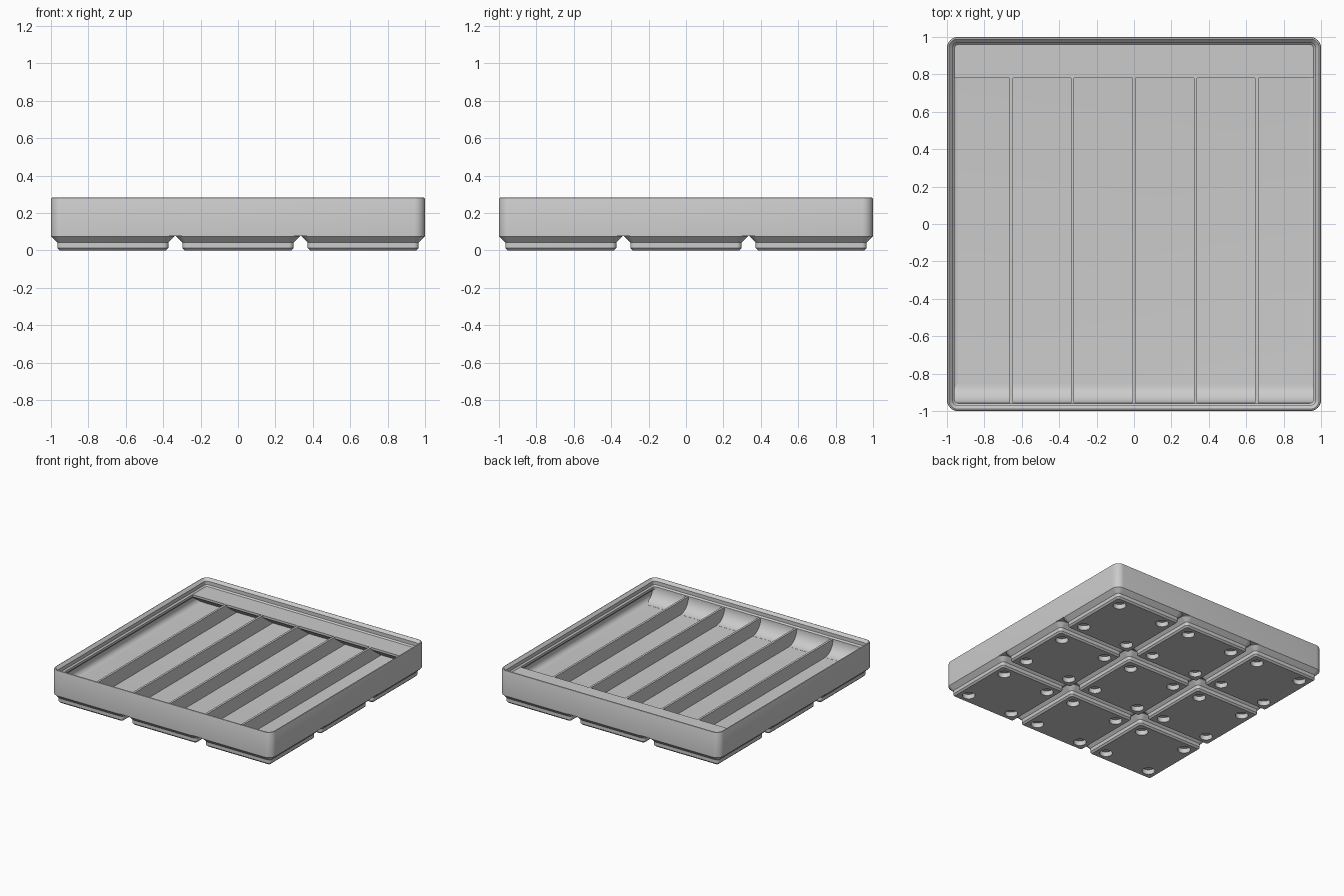
import bpy, bmesh
from math import sin, cos, pi, radians

MM = 1 / 62.75          # the tray is 125.5 mm wide, modelled as 2 units
HALF = 62.75
CORNER = 3.75
PITCH = 42

if "Cube" in bpy.data.objects:
    bpy.data.objects.remove(bpy.data.objects["Cube"], do_unlink=True)

grey = bpy.data.materials.new("light grey plastic")
grey.use_nodes = True
colour = (0.6, 0.6, 0.6, 1)
grey.diffuse_color = colour
grey.node_tree.nodes["Principled BSDF"].inputs["Base Color"].default_value = colour


def finish(name, bm):
    """Scale to units and turn the bmesh into an object."""
    bmesh.ops.recalc_face_normals(bm, faces=bm.faces)
    bmesh.ops.scale(bm, vec=(MM, MM, MM), verts=bm.verts)
    mesh = bpy.data.meshes.new(name)
    bm.to_mesh(mesh)
    bm.free()
    mesh.materials.append(grey)
    obj = bpy.data.objects.new(name, mesh)
    bpy.context.collection.objects.link(obj)
    return obj


def smooth(obj):
    bpy.ops.object.select_all(action='DESELECT')
    obj.select_set(True)
    bpy.context.view_layer.objects.active = obj
    bpy.ops.object.shade_smooth_by_angle(angle=radians(30))


def rounded_square(half, radius, z, steps=8):
    points = []
    for q, (sx, sy) in enumerate([(1, 1), (-1, 1), (-1, -1), (1, -1)]):
        for i in range(steps + 1):
            a = (q + i / steps) * pi / 2
            points.append((sx * (half - radius) + radius * cos(a),
                           sy * (half - radius) + radius * sin(a), z))
    return points


def loft(name, half, profile):
    """Stack rounded squares following (inset, height) pairs, capped at both ends."""
    bm = bmesh.new()
    rings = [[bm.verts.new(p) for p in
              rounded_square(half - inset, max(CORNER - inset, 0.05), z)]
             for inset, z in profile]
    for a, b in zip(rings, rings[1:]):
        for i in range(len(a)):
            j = (i + 1) % len(a)
            bm.faces.new((a[i], a[j], b[j], b[i]))
    bm.faces.new(rings[0])
    bm.faces.new(rings[-1])
    return finish(name, bm)


def extrude_x(name, profile, x0, x1):
    """Extrude a (y, z) outline along x."""
    bm = bmesh.new()
    face = bm.faces.new([bm.verts.new((x0, y, z)) for y, z in profile])
    new = bmesh.ops.extrude_face_region(bm, geom=[face])["geom"]
    bmesh.ops.translate(bm, vec=(x1 - x0, 0, 0),
                        verts=[v for v in new if isinstance(v, bmesh.types.BMVert)])
    return finish(name, bm)


# Tray shell: outer wall, stacking lip, inner wall with filleted floor edge
FLOOR, RIM = 7, 14
fillet = [(CORNER - 2.8 * cos(i * pi / 16), FLOOR + 2.8 - 2.8 * sin(i * pi / 16))
          for i in range(9)]
shell = loft("tray_shell", HALF, [
    (0, 4.9), (0, 17.2), (0.17, 17.62), (0.6, 17.8), (1.0, 17.4), (1.9, 16.5),
    (1.9, 14.7), (2.6, RIM), (2.6, 12.8), (0.95, 11.15)] + fillet)
smooth(shell)

# Base feet: one stepped foot with four magnet holes, repeated three by three
foot = loft("base_feet", PITCH / 2 - 0.25,
            [(2.95, 0), (2.15, 0.8), (2.15, 2.6), (0, 4.75), (0, 4.9)])
bm = bmesh.new()
for sx in (-1, 1):
    for sy in (-1, 1):
        made = bmesh.ops.create_cone(bm, cap_ends=True, segments=32,
                                     radius1=3.0, radius2=3.0, depth=4.8)
        bmesh.ops.translate(bm, vec=(13 * sx, 13 * sy, 0), verts=made["verts"])
cutter = finish("magnet_hole_cutter", bm)
cutter.hide_render = True

holes = foot.modifiers.new("holes", 'BOOLEAN')
holes.operation = 'DIFFERENCE'
holes.solver = 'EXACT'
holes.object = cutter
for axis in range(2):
    array = foot.modifiers.new("repeat", 'ARRAY')
    array.count = 3
    array.use_relative_offset = False
    array.use_constant_offset = True
    offset = [0, 0, 0]
    offset[axis] = PITCH * MM
    array.constant_offset_displace = offset
bpy.context.view_layer.objects.active = foot
for name in [m.name for m in foot.modifiers]:
    bpy.ops.object.modifier_apply(modifier=name)
for v in foot.data.vertices:
    v.co.x -= PITCH * MM
    v.co.y -= PITCH * MM
bpy.data.objects.remove(cutter, do_unlink=True)
smooth(foot)

# Dividers: five thin walls making six lanes
END = 61.5
for n in range(-2, 3):
    x = n * 20.6
    extrude_x(f"divider_{n + 3}",
              [(-END, 6.8), (END, 6.8), (END, RIM), (-END, RIM)], x - 0.55, x + 0.55)

# Front scoop: concave ramp from the lip down to the floor
ramp = [(-60.1 + 6.4 * (1 - cos(i * pi / 24)), RIM - 0.05 - 6.9 * sin(i * pi / 24))
        for i in range(13)]
scoop = extrude_x("front_scoop", [(-END, 6.8), (-END, RIM - 0.05)] + ramp
                  + [(ramp[-1][0], 6.8)], -61, 61)
smooth(scoop)

# Label shelf along the back, with a sloping support underneath
extrude_x("label_shelf", [(48.9, RIM + 0.03), (48.9, 12.9), (57, FLOOR),
                          (END, FLOOR), (END, RIM + 0.03)], -61, 61)
